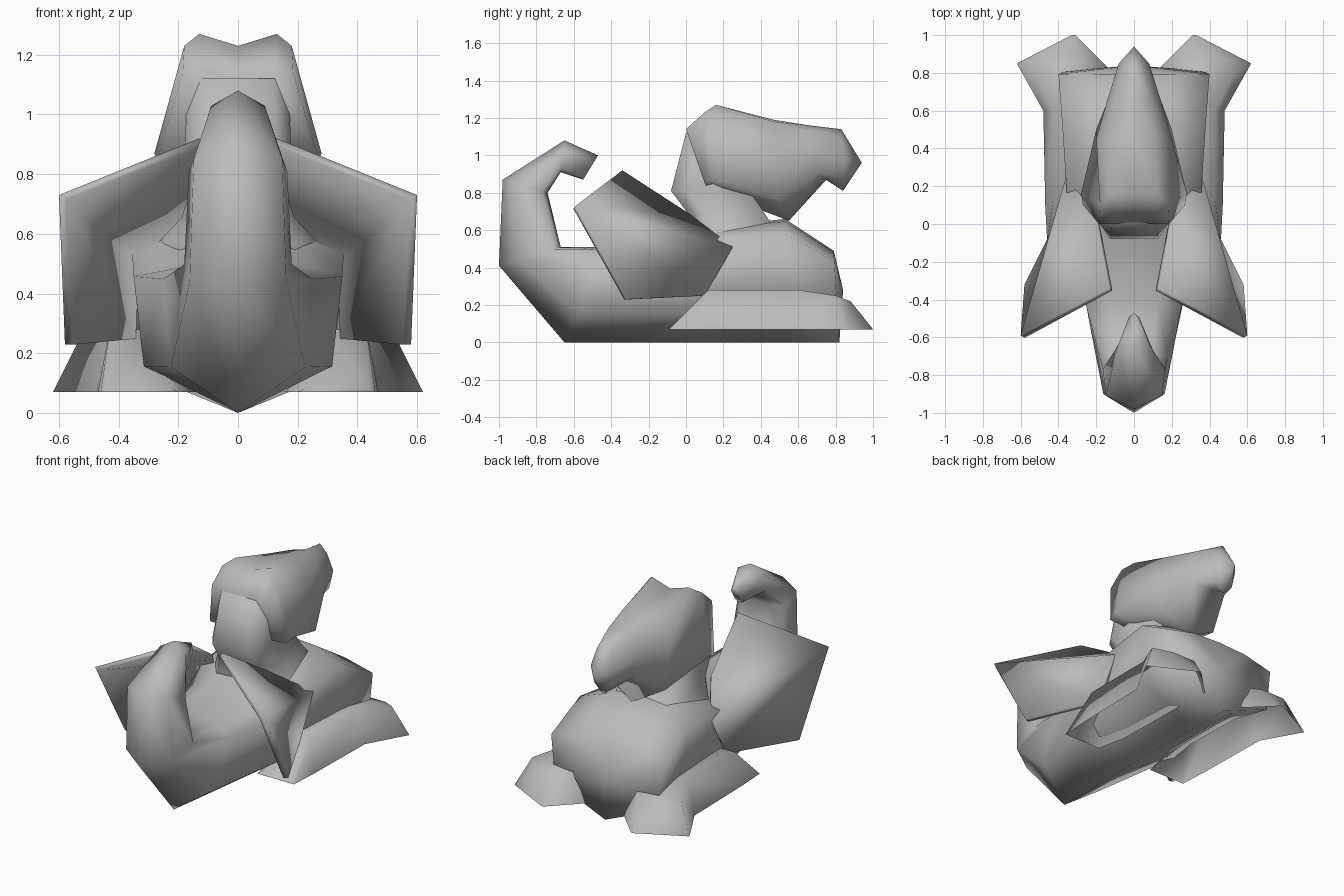
import bpy, bmesh
from math import radians

if "Cube" in bpy.data.objects:
    bpy.data.objects.remove(bpy.data.objects["Cube"], do_unlink=True)

GREY = (0.5, 0.5, 0.5, 1)
mat = bpy.data.materials.new("plain grey")
mat.use_nodes = True
mat.diffuse_color = GREY
mat.node_tree.nodes["Principled BSDF"].inputs["Base Color"].default_value = GREY


def finish(name, bm):
    bmesh.ops.recalc_face_normals(bm, faces=bm.faces)
    mesh = bpy.data.meshes.new(name)
    bm.to_mesh(mesh)
    bm.free()
    obj = bpy.data.objects.new(name, mesh)
    bpy.context.collection.objects.link(obj)
    mesh.materials.append(mat)
    bpy.ops.object.select_all(action='DESELECT')
    obj.select_set(True)
    bpy.context.view_layer.objects.active = obj
    bpy.ops.object.shade_smooth_by_angle(angle=radians(110))
    return obj


def loft(name, rings, tip=None, closed=True):
    """Skin the rings; the last end closes on a tip point if given."""
    bm = bmesh.new()
    loops = [[bm.verts.new(p) for p in ring] for ring in rings]
    n = len(loops[0])
    for a, b in zip(loops, loops[1:]):
        for i in range(n if closed else n - 1):
            j = (i + 1) % n
            bm.faces.new((a[i], a[j], b[j], b[i]))
    bm.faces.new(loops[0])
    if tip:
        t = bm.verts.new(tip)
        for i in range(n):
            bm.faces.new((loops[-1][i], loops[-1][(i + 1) % n], t))
    else:
        bm.faces.new(loops[-1])
    return finish(name, bm)


def both_sides(half):
    """Complete a half ring whose ends lie on the centre plane."""
    return half + [(-x, y, z) for x, y, z in half[-2:0:-1]]


def section(outer, inner, width):
    """Keeled cross-section between two centre-line points (y, z)."""
    shape = [(0, 0), (.9, .3), (1, .88), (.5, .98), (0, 1)]
    return both_sides([(width * x,
                        outer[0] + (inner[0] - outer[0]) * t,
                        outer[1] + (inner[1] - outer[1]) * t) for x, t in shape])


def mirror(obj):
    obj.modifiers.new("Mirror", 'MIRROR').use_axis[0] = True


# Body with the curled tail
loft("body_and_tail", [
    section((-.47, 1.0), (-.55, .87), .03),
    section((-.65, 1.08), (-.67, .91), .10),
    section((-.98, .87), (-.74, .80), .165),
    section((-1.0, .41), (-.67, .51), .18),
    section((-.65, 0), (-.42, .51), .25),
    section((0, 0), (0, .52), .35),
    section((.15, 0), (.15, .62), .355),
    section((.53, 0), (.53, .66), .38),
    section((.82, 0), (.79, .49), .40),
], tip=(0, .84, .28))

# Neck, running from the shoulders into the head
loft("neck", [
    [(s * w, y, z) for s, y in
     ((-.7, back), (.7, back), (1, back + .08), (.8, front), (-.8, front), (-1, back + .08))]
    for back, front, z, w in (
        (.08, .55, .47, .33), (.06, .5, .57, .26), (.01, .42, .69, .2),
        (-.08, .34, .81, .18), (.0, .3, 1.12, .17))])

# Head with flared cheeks, twin crown ridges and a hooked beak
loft("head", [both_sides(h) for h in (
    [(0, .12, .82), (.27, .10, .85), (.185, .0, 1.14), (.12, .0, 1.14), (0, .01, 1.12)],
    [(0, .24, .77), (.28, .16, .87), (.18, .10, 1.23), (.13, .16, 1.27), (0, .16, 1.23)],
    [(0, .55, .65), (.20, .50, .76), (.20, .45, 1.0), (.12, .47, 1.18), (0, .47, 1.19)],
    [(0, .75, .87), (.12, .70, .90), (.14, .66, 1.02), (.09, .66, 1.14), (0, .66, 1.16)],
    [(0, .84, .81), (.06, .84, .87), (.08, .85, .98), (.05, .83, 1.09), (0, .83, 1.14)],
)], tip=(0, .94, .96))

# Wings: a narrow sloping top panel folded into a tall outer panel
bm = bmesh.new()
root_back, tip_top, tip_low, root_low, root_front, root_top = [bm.verts.new(p) for p in (
    (.13, -.34, .92), (.60, -.59, .73), (.58, -.32, .23),
    (.37, .10, .25), (.36, .25, .51), (.20, .03, .68))]
bm.faces.new((root_back, tip_top, root_top))
bm.faces.new((tip_top, root_front, root_top))
bm.faces.new((tip_top, tip_low, root_low, root_front))
wing = finish("wings", bm)
# Normals face outward and up, so the thickness grows inward
if wing.data.polygons[0].normal.z < 0:
    wing.data.flip_normals()
thick = wing.modifiers.new("Thickness", 'SOLIDIFY')
thick.thickness = .03
thick.offset = -1
mirror(wing)

# Legs that spread into broad pointed feet, hollow underneath
SOLE = .07
feet = loft("feet", [
    [(b, y2, SOLE), (c, top_y, top), (d, top_y, top), (a, y, SOLE)]
    for a, y, b, y2, c, d, top_y, top in (
        (.20, -.09, .46, -.09, .44, .22, -.08, .08),
        (.16, .1, .47, .1, .43, .31, .12, .28),
        (.15, .6, .48, .6, .43, .30, .6, .28),
        (.14, .83, .62, .85, .53, .21, .8, .25),
        (.31, 1.0, .33, 1.0, .43, .27, .88, .22))], closed=False)
mirror(feet)
